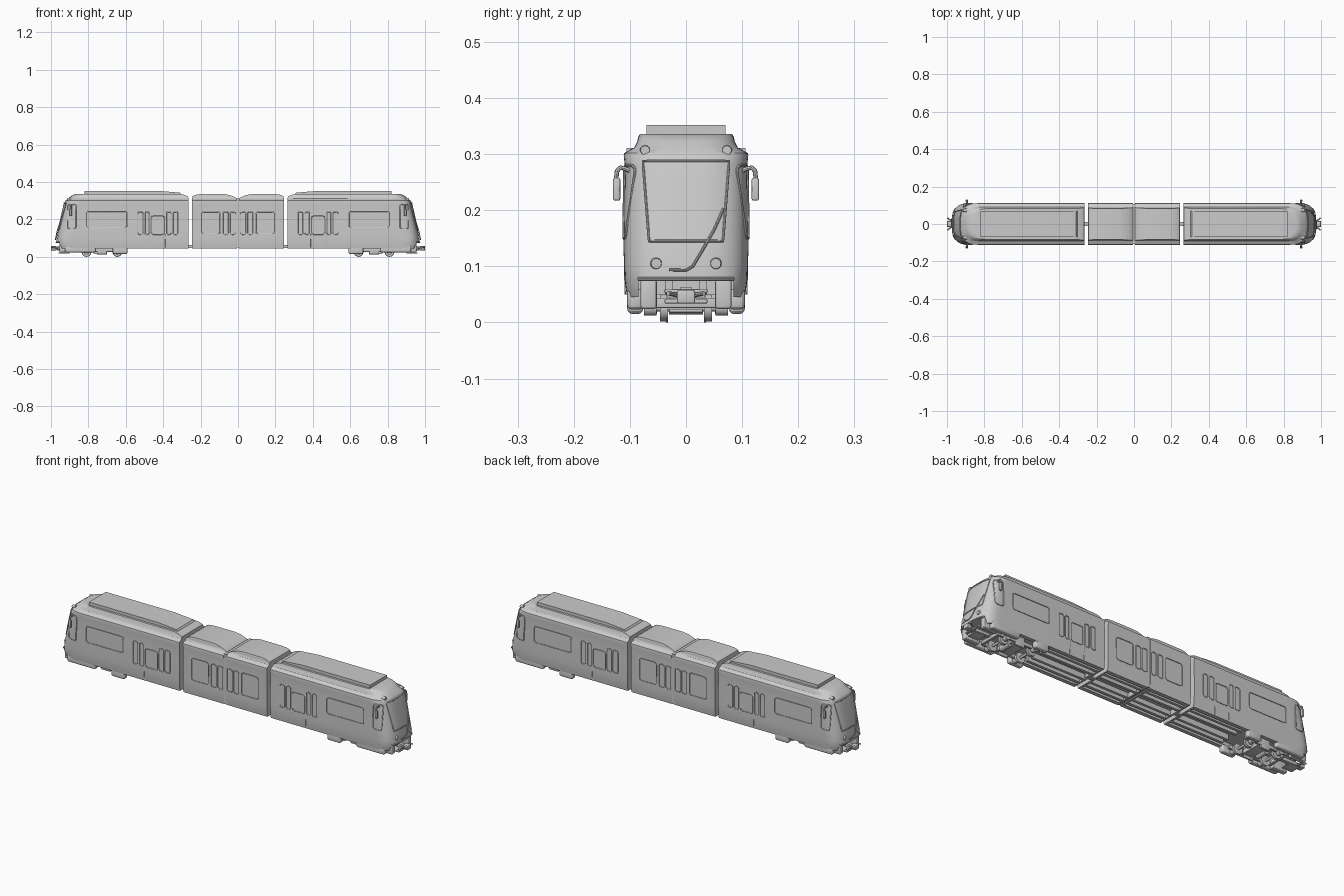
import bpy, bmesh, math
from mathutils import Matrix, Vector

if "Cube" in bpy.data.objects:
    bpy.data.objects.remove(bpy.data.objects["Cube"])

half = []   # parts of the +x half, later turned round for the other end


def add(name, bm, keep=True, angle=30):
    bmesh.ops.recalc_face_normals(bm, faces=bm.faces)
    me = bpy.data.meshes.new(name)
    bm.to_mesh(me)
    bm.free()
    ob = bpy.data.objects.new(name, me)
    bpy.context.collection.objects.link(ob)
    if keep:
        half.append(ob)
    return ob


def loft(bm, rings):
    vs = [[bm.verts.new(p) for p in r] for r in rings]
    n = len(vs[0])
    for a, b in zip(vs, vs[1:]):
        for i in range(n):
            bm.faces.new((a[i], a[(i + 1) % n], b[(i + 1) % n], b[i]))
    bm.faces.new(vs[0][::-1])
    bm.faces.new(vs[-1])


def box(name, x, y, z, bevel=0.0, keep=True):
    bm = bmesh.new()
    bmesh.ops.create_cube(bm, size=1)
    for v in bm.verts:
        v.co = [sum(r) / 2 + c * (r[1] - r[0]) for r, c in zip((x, y, z), v.co)]
    if bevel:
        bmesh.ops.bevel(bm, geom=bm.edges[:], offset=bevel, segments=3, profile=0.5, affect='EDGES')
    return add(name, bm, keep)


def cyl(name, c, r, depth, axis='Y', r2=None, seg=28):
    bm = bmesh.new()
    rot = Matrix.Rotation(math.pi / 2, 4, 'X' if axis == 'Y' else 'Y')
    bmesh.ops.create_cone(bm, cap_ends=True, segments=seg, radius1=r, radius2=r2 or r,
                          depth=depth, matrix=Matrix.Translation(c) @ rot)
    return add(name, bm)


def tube(name, pts, r, cyclic=False):
    cu = bpy.data.curves.new(name, 'CURVE')
    cu.dimensions = '3D'
    cu.bevel_depth, cu.bevel_resolution, cu.use_fill_caps = r, 2, True
    sp = cu.splines.new('POLY')
    sp.points.add(len(pts) - 1)
    for p, q in zip(sp.points, pts):
        p.co = (*q, 1)
    sp.use_cyclic_u = cyclic
    tmp = bpy.data.objects.new(name, cu)
    bm = bmesh.new()
    bpy.context.collection.objects.link(tmp)
    bm.from_mesh(tmp.evaluated_get(bpy.context.evaluated_depsgraph_get()).to_mesh())
    bpy.data.objects.remove(tmp)
    return add(name, bm)


def rrect(a0, a1, b0, b1, r, k=4):
    out = []
    for i, (a, b) in enumerate(((a1 - r, b1 - r), (a0 + r, b1 - r), (a0 + r, b0 + r), (a1 - r, b0 + r))):
        for j in range(k + 1):
            t = math.pi / 2 * (i + j / k)
            out.append((a + r * math.cos(t), b + r * math.sin(t)))
    return out


def carve(ob, cutter):
    mod = ob.modifiers.new('cut', 'BOOLEAN')
    mod.object, mod.solver = cutter, 'EXACT'
    me = bpy.data.meshes.new_from_object(ob.evaluated_get(bpy.context.evaluated_depsgraph_get()))
    ob.modifiers.clear()
    ob.data = me
    bpy.data.objects.remove(cutter)


def cut_openings(body, windows, under):
    bm = bmesh.new()
    for s in (-1, 1):
        for x0, x1, z0, z1 in windows:
            o = rrect(x0, x1, z0, z1, min(0.012, (x1 - x0) * 0.35))
            loft(bm, [[(x, s * y, z) for x, z in o] for y in (0.1055, 0.13)])
    x0, x1, y, z = under
    loft(bm, [[(x0, -y, h), (x1, -y, h), (x1, y, h), (x0, y, h)] for h in (0, z)])
    carve(body, add('cutter', bm, False))
    for s in (-1, 1):
        for w in windows:
            tube('window_rim', [(x, s * 0.1095, z) for x, z in rrect(*w, min(0.012, (w[1] - w[0]) * 0.35))],
                 0.0022, True)


# End car: levels of (z, half width, nose x, inner end x)
END = [(.045, .105, .962, .265), (.07, .1085, .972, .265), (.10, .110, .970, .265), (.15, .110, .960, .265),
       (.20, .110, .949, .265), (.28, .109, .931, .265), (.297, .111, .925, .265), (.302, .110, .922, .265),
       (.312, .092, .907, .265), (.322, .087, .897, .267), (.331, .085, .882, .285), (.336, .082, .865, .312)]
NOSE, POW = 0.09, 3.0


def at(z):
    for a, b in zip(END, END[1:]):
        if z <= b[0]:
            t = (z - a[0]) / (b[0] - a[0])
            return [p + (q - p) * t for p, q in zip(a, b)]
    return END[-1]


def nose_x(y, z):
    _, w, n, _ = at(z)
    return n - NOSE + NOSE * max(0, 1 - abs(y / w) ** POW) ** (1 / POW)


def side_y(x, z):
    _, w, n, _ = at(z)
    return w * max(0, 1 - max(0, (x - n + NOSE) / NOSE) ** POW) ** (1 / POW)


rings = []
for z, w, n, x0 in END:
    ring = [(x0, -w, z)]
    for i in range(29):
        t = -math.pi / 2 + math.pi * i / 28
        s, c = math.sin(t), max(0, math.cos(t))
        ring.append((n - NOSE + NOSE * c ** (2 / POW), math.copysign(w * abs(s) ** (2 / POW), s), z))
    rings.append(ring + [(x0, w, z)])
bm = bmesh.new()
loft(bm, rings)
cut_openings(add('end_car_body', bm),
             [(.32, .348, .12, .24), (.357, .383, .12, .24), (.393, .465, .12, .218), (.476, .498, .12, .24),
              (.508, .536, .12, .24), (.593, .81, .158, .243)], (.275, 1.1, .085, .074))

# Middle car: levels of (z, half width, inner x, outer x)
MID = [(.045, .105, .006, .245), (.07, .1085, .006, .245), (.10, .11, .006, .245), (.28, .109, .006, .245),
       (.297, .111, .006, .245), (.302, .11, .006, .245), (.312, .09, .006, .245), (.317, .087, .012, .245),
       (.324, .086, .028, .243), (.331, .085, .048, .23), (.336, .082, .075, .20)]
bm = bmesh.new()
loft(bm, [[(a, -w, z), (b, -w, z), (b, w, z), (a, w, z)] for z, w, a, b in MID])
cut_openings(add('middle_car_body', bm),
             [(.012, .043, .12, .24), (.05, .081, .12, .24), (.096, .195, .123, .24)], (.015, .235, .085, .07))

# Roof pod
bm = bmesh.new()
loft(bm, [[(x, y, z) for x, z in ((.30, .33), (.82, .33), (.82, .352), (.42, .352), (.31, .343))]
          for y in (-.07, .07)])
add('roof_pod', bm)

# Windscreen panel following the nose, with its rim and wiper
bm = bmesh.new()
NY, NZ = 12, 10
grid = []
for j in range(NZ + 1):
    z = .145 + (.288 - .145) * j / NZ
    hw = .066 + .011 * j / NZ
    grid.append([(nose_x(y, z) + .002, y, z) for y in (hw * (2 * i / NY - 1) for i in range(NY + 1))])
vs = [[bm.verts.new(p) for p in row] for row in grid]
for a, b in zip(vs, vs[1:]):
    for i in range(NY):
        bm.faces.new((a[i], a[i + 1], b[i + 1], b[i]))
add('windscreen', bm)
edge = grid[0] + [r[-1] for r in grid[1:-1]] + grid[-1][::-1] + [r[0] for r in grid[1:-1]][::-1]
tube('windscreen_rim', edge, .0025, True)
tube('wiper', [(nose_x(y, z) + .005, y, z) for y, z in
               ((-.03, .094), (0, .093), (.012, .10), (.03, .13), (.05, .165), (.067, .203))], .0025)
tube('nose_lip', [(nose_x(y, .078), y, .078) for y in (-.085 + .17 * i / 16 for i in range(17))], .003)

for s in (-1, 1):
    # Cab side window, lights and mirror
    o = rrect(.866, .912, .15, .28, .012)
    pts = [(x, s * (side_y(x, z) + .001), z) for x, z in o]
    tube('cab_window_rim', pts, .0025, True)
    cyl('head_light', (nose_x(.053, .105), s * .053, .105), .011, .010, 'X', .009)
    cyl('roof_light', (nose_x(.073, .307) + .002, s * .073, .307), .009, .02, 'X', .008)
    tube('mirror_arm', [(.893, s * y, z) for y, z in
                        ((.09, .266), (.108, .274), (.117, .276), (.123, .270), (.125, .25))], .0042)
    box('mirror_head', (.888, .90), (s * .1235 - .0065, s * .1235 + .0065), (.217, .258), .004)
    for x in (.388, .471):
        tube('door_seam', [(x, s * .1095, .12), (x, s * .1085, .05)], .0012)
    # Corner fairings and bogie covers
    ya, yb = sorted((s * .052, s * .081))
    box('corner_fairing', (.87, .955), (ya, yb), (.024, .078), .006)
    ya, yb = sorted((s * .076, s * .105))
    box('nose_skirt', (.76, .925), (ya, yb), (.023, .06), .009)
    box('bogie_cover', (.59, .67), (ya, yb), (.015, .055), .010)
    # Bogie sides and wheels
    ya, yb = sorted((s * .052, s * .064))
    box('bogie_side_beam', (.61, .85), (ya, yb), (.026, .046), .003)
    box('bogie_spring_block', (.70, .755), (ya, yb), (.012, .074), .004)
    for x in (.645, .81):
        cyl('wheel', (x, s * .041, .026), .024, .011)
        cyl('wheel_flange', (x, s * .034, .026), .026, .003)
        cyl('axle_box', (x, s * .064, .026), .014, .022)
    # Long underfloor beams
    for y in (.03, .065):
        for name, a, b in (('end_floor_beam', .27, .58), ('middle_floor_beam', .01, .24)):
            box(name, (a, b), (s * y - .007, s * y + .007), (.046, .076))
    # Coupler horns
    tube('coupler_horn', [(.96, s * .012, .045), (.982, s * .02, .05), (.997, s * .032, .052)], .004)

for x in (.645, .81):
    cyl('axle', (x, 0, .026), .006, .12)
box('bogie_cross_beam', (.69, .765), (-.055, .055), (.026, .05), .003)
box('bogie_end_beam', (.845, .86), (-.06, .06), (.026, .044), .003)
cyl('bogie_motor', (.76, 0, .03), .016, .06)

# Coupler
box('coupler_shaft', (.86, .985), (-.01, .01), (.036, .054), .003)
box('coupler_head', (.972, 1.0), (-.016, .016), (.034, .058), .004)
box('coupler_cross_bar', (.955, .968), (-.038, .038), (.034, .042), .002)
box('coupler_upper_bar', (.93, .945), (-.038, .038), (.052, .06), .002)
box('coupler_lower_tray', (.90, .96), (-.03, .03), (.018, .024), .002)

# Car links
box('car_link', (.235, .28), (-.011, .011), (.046, .062))
box('centre_bellows', (-.008, .008), (-.106, .106), (.05, .311), keep=False)

# Second end: every part turned half round
turn = Matrix.Rotation(math.pi, 4, 'Z')
for ob in half:
    bpy.ops.object.select_all(action='DESELECT')
    ob.select_set(True)
    bpy.context.view_layer.objects.active = ob
    bpy.ops.object.shade_smooth_by_angle(angle=math.radians(28))
    twin = ob.copy()
    twin.name = ob.name + '_rear'
    twin.matrix_world = turn
    bpy.context.collection.objects.link(twin)
